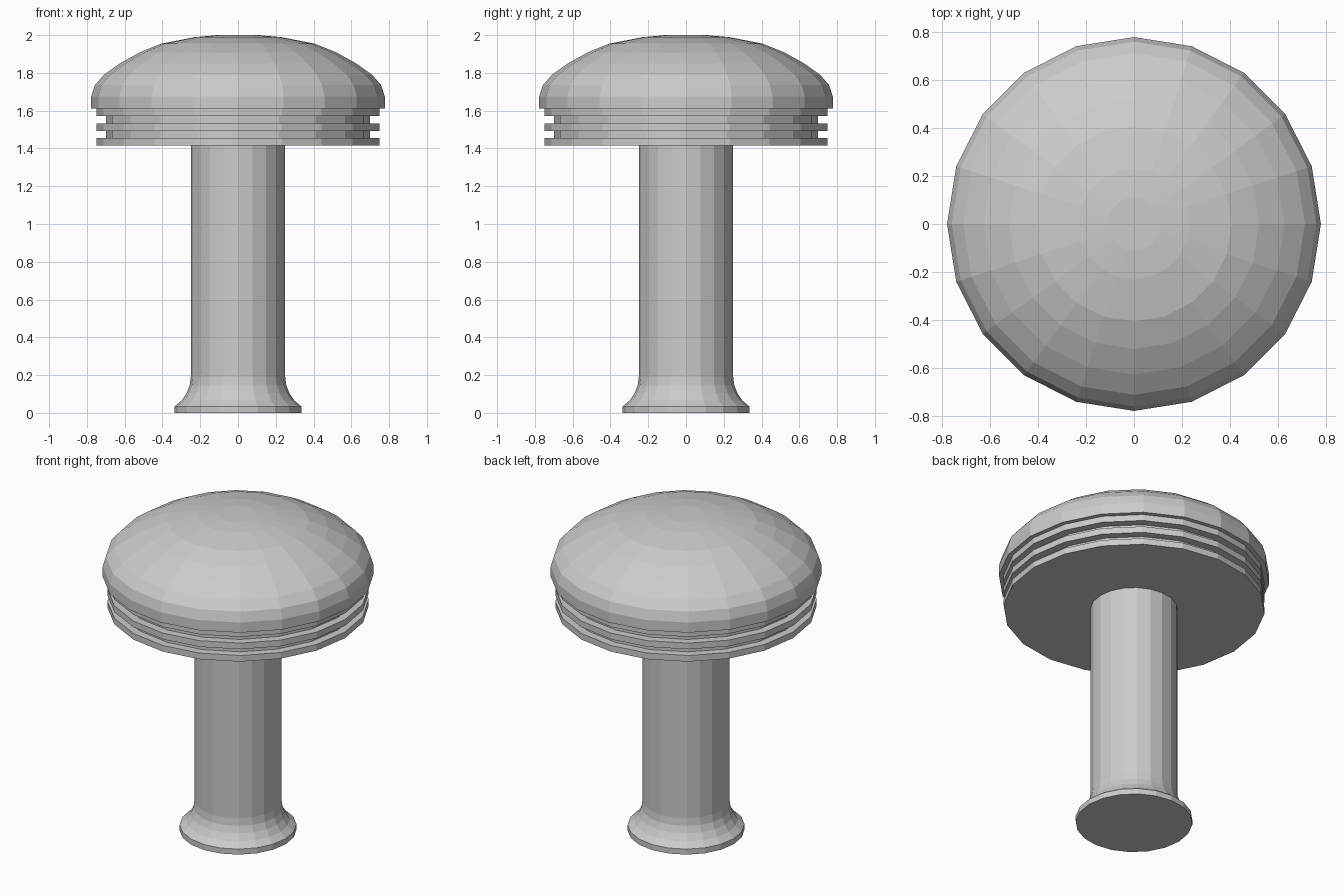
import bpy, bmesh, math

if "Cube" in bpy.data.objects:
    bpy.data.objects.remove(bpy.data.objects["Cube"])

SIDES = 20


def lathe(name, profile):
    """Turn a (radius, z) profile, listed bottom to top, into a closed faceted solid."""
    bm = bmesh.new()
    rings = []
    for r, z in profile:
        rings.append([bm.verts.new((r * math.cos(math.tau * i / SIDES),
                                    r * math.sin(math.tau * i / SIDES), z))
                      for i in range(SIDES)])
    for lo, hi in zip(rings, rings[1:]):
        for i in range(SIDES):
            j = (i + 1) % SIDES
            bm.faces.new((lo[i], lo[j], hi[j], hi[i]))
    bm.faces.new(rings[0][::-1])
    bm.faces.new(rings[-1])
    mesh = bpy.data.meshes.new(name)
    bm.to_mesh(mesh)
    bm.free()
    obj = bpy.data.objects.new(name, mesh)
    bpy.context.collection.objects.link(obj)
    return obj


# Stem with flared foot
lathe("stem", [(0.335, 0), (0.335, 0.035), (0.298, 0.066), (0.272, 0.105),
               (0.256, 0.145), (0.25, 0.19), (0.25, 1.415)])

# Grooved collar: three ribs separated by two grooves
collar = []
for k in range(3):
    z = 1.415 + 0.0785 * k
    collar += [(0.75, z), (0.75, z + 0.039)]
    if k < 2:
        collar += [(0.70, z + 0.039), (0.70, z + 0.0785)]

# Domed top overhanging the collar
dome = [(0.777, 1.611), (0.777, 1.675), (0.758, 1.735), (0.71, 1.79),
        (0.626, 1.85), (0.52, 1.909), (0.405, 1.955), (0.23, 1.989), (0.11, 2.0)]
lathe("cap", collar + dome)
